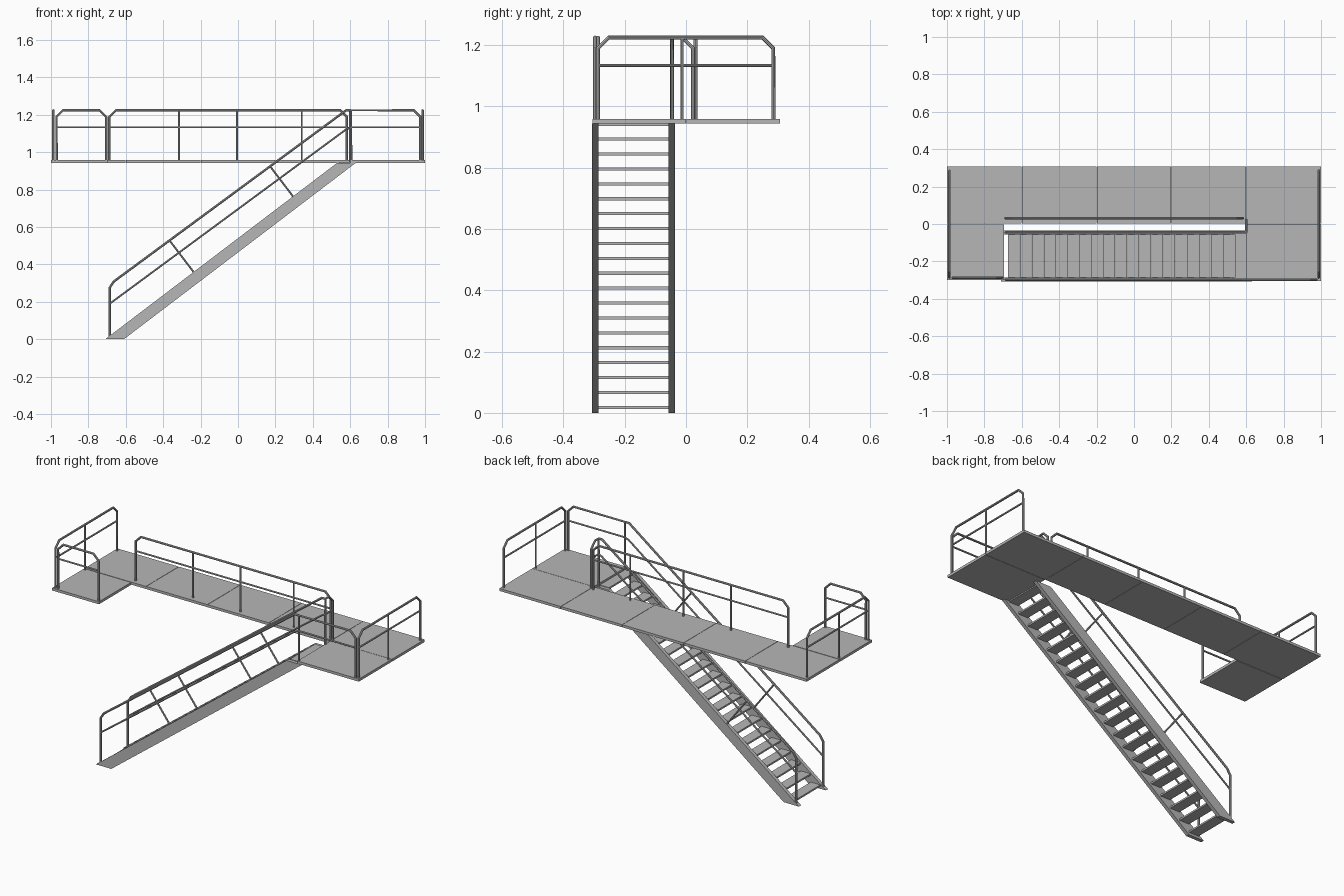
import bpy
from mathutils import Vector

cube = bpy.data.objects.get("Cube")
if cube:
    bpy.data.objects.remove(cube, do_unlink=True)

steel = bpy.data.materials.new("grey_steel")
steel.use_nodes = True
grey = (0.47, 0.47, 0.47, 1)
steel.diffuse_color = grey
steel.node_tree.nodes["Principled BSDF"].inputs["Base Color"].default_value = grey

DECK_TOP, DECK_BOTTOM = 0.958, 0.943
TOP, MID, CHAMFER = 1.224, 1.133, 0.035
POST_R, BAR_R = 0.0065, 0.005


def prism(name, outline, y0, y1):
    """Extrude an outline in the x-z plane along y."""
    n = len(outline)
    verts = [(x, y, z) for y in (y0, y1) for x, z in outline]
    faces = [tuple(range(n)), tuple(range(2 * n - 1, n - 1, -1))]
    faces += [(i, i + n, (i + 1) % n + n, (i + 1) % n) for i in range(n)]
    mesh = bpy.data.meshes.new(name)
    mesh.from_pydata(verts, [], faces)
    mesh.materials.append(steel)
    obj = bpy.data.objects.new(name, mesh)
    bpy.context.collection.objects.link(obj)
    return obj


def box(name, x0, x1, y0, y1, z0, z1):
    return prism(name, [(x0, z0), (x1, z0), (x1, z1), (x0, z1)], y0, y1)


def tubes(name, paths):
    """Round tubes along a list of (radius, points) paths, as one mesh."""
    parts = []
    for radius, points in paths:
        curve = bpy.data.curves.new(name, "CURVE")
        curve.dimensions = "3D"
        curve.bevel_depth = radius
        curve.bevel_resolution = 2
        curve.use_fill_caps = True
        spline = curve.splines.new("POLY")
        spline.points.add(len(points) - 1)
        for sp, p in zip(spline.points, points):
            sp.co = (*p, 1)
        curve.materials.append(steel)
        obj = bpy.data.objects.new(name, curve)
        bpy.context.collection.objects.link(obj)
        parts.append(obj)
    bpy.ops.object.select_all(action="DESELECT")
    for obj in parts:
        obj.select_set(True)
    bpy.context.view_layer.objects.active = parts[0]
    bpy.ops.object.convert(target="MESH")
    if len(parts) > 1:
        bpy.ops.object.join()
    bpy.ops.object.shade_smooth_by_angle()
    bpy.context.object.name = name


def guard_rail(name, start, end, posts=(), chamfers=(True, True)):
    """Framed railing between two floor points; posts are fractions along it."""
    a, b = Vector((*start, 0)), Vector((*end, 0))
    along = (b - a).normalized() * CHAMFER

    def at(p, z):
        return (p.x, p.y, z)

    def corner(p, step, cut):
        if not cut:
            return [at(p, TOP)]
        return [at(p, TOP - CHAMFER), at(p + step, TOP)]

    frame = [at(a, DECK_BOTTOM)] + corner(a, along, chamfers[0])
    frame += corner(b, -along, chamfers[1])[::-1] + [at(b, DECK_BOTTOM)]
    paths = [(POST_R, frame), (BAR_R, [at(a, MID), at(b, MID)])]
    for t in posts:
        p = a.lerp(b, t)
        paths.append((BAR_R, [at(p, DECK_BOTTOM), at(p, TOP)]))
    tubes(name, paths)


# Deck panels with hairline seams
SEAM = 0.001
for i in range(5):
    x = -1 + 0.4 * i
    box(f"walkway_panel_{i + 1}", x + SEAM * (i > 0), x + 0.4 - SEAM * (i < 4),
        0.002, 0.307, DECK_BOTTOM, DECK_TOP)
box("right_landing_panel", -1, -0.695, -0.3, -0.002, DECK_BOTTOM, DECK_TOP)
box("left_landing_panel", 0.6, 1, -0.305, 0, DECK_BOTTOM, DECK_TOP)

# Stair stringers and treads
for name, y in (("front_stringer", -0.307), ("inner_stringer", -0.057)):
    prism(name, [(-0.71, 0), (-0.61, 0), (0.63, DECK_BOTTOM), (0.53, DECK_BOTTOM)],
          y, y + 0.021)
for i in range(20):
    x, z = -0.674 + 0.0639 * i, 0.013 + 0.0486 * i
    box(f"tread_{i + 1}", x, x + 0.0625, -0.287, -0.056, z, z + 0.01)

# Deck railings
guard_rail("right_end_rail", (-0.987, -0.287), (-0.987, 0.285), (0.48,))
guard_rail("left_end_rail", (0.987, -0.287), (0.987, 0.285), (0.48,))
guard_rail("right_front_rail", (-0.97, -0.287), (-0.705, -0.287))
guard_rail("left_front_rail", (0.605, -0.297), (0.975, -0.297), (), (False, True))
guard_rail("walkway_rail", (-0.688, 0.031), (0.582, 0.031), (0.294, 0.538, 0.81))
guard_rail("stair_head_rail", (0.6, -0.045), (0.6, 0.023), (), (False, True))

# Stair handrails with a mid bar and two slanted braces each
for name, y, end in (("front_stair_rail", -0.297, 0.605), ("inner_stair_rail", -0.045, 0.6)):
    handrail = [(-0.686, y, 0.01), (-0.686, y, 0.275), (-0.665, y, 0.308),
                (0.578, y, TOP), (end, y, TOP)]
    mid_bar = [(-0.686, y, 0.19), (0.578, y, 1.122), (end, y, MID)]
    paths = [(POST_R, handrail), (BAR_R, mid_bar)]
    for x, z in ((-0.366, 0.528), (0.172, 0.924)):
        paths.append((BAR_R, [(x, y, z), (x + 0.128, y, z - 0.168)]))
    tubes(name, paths)
